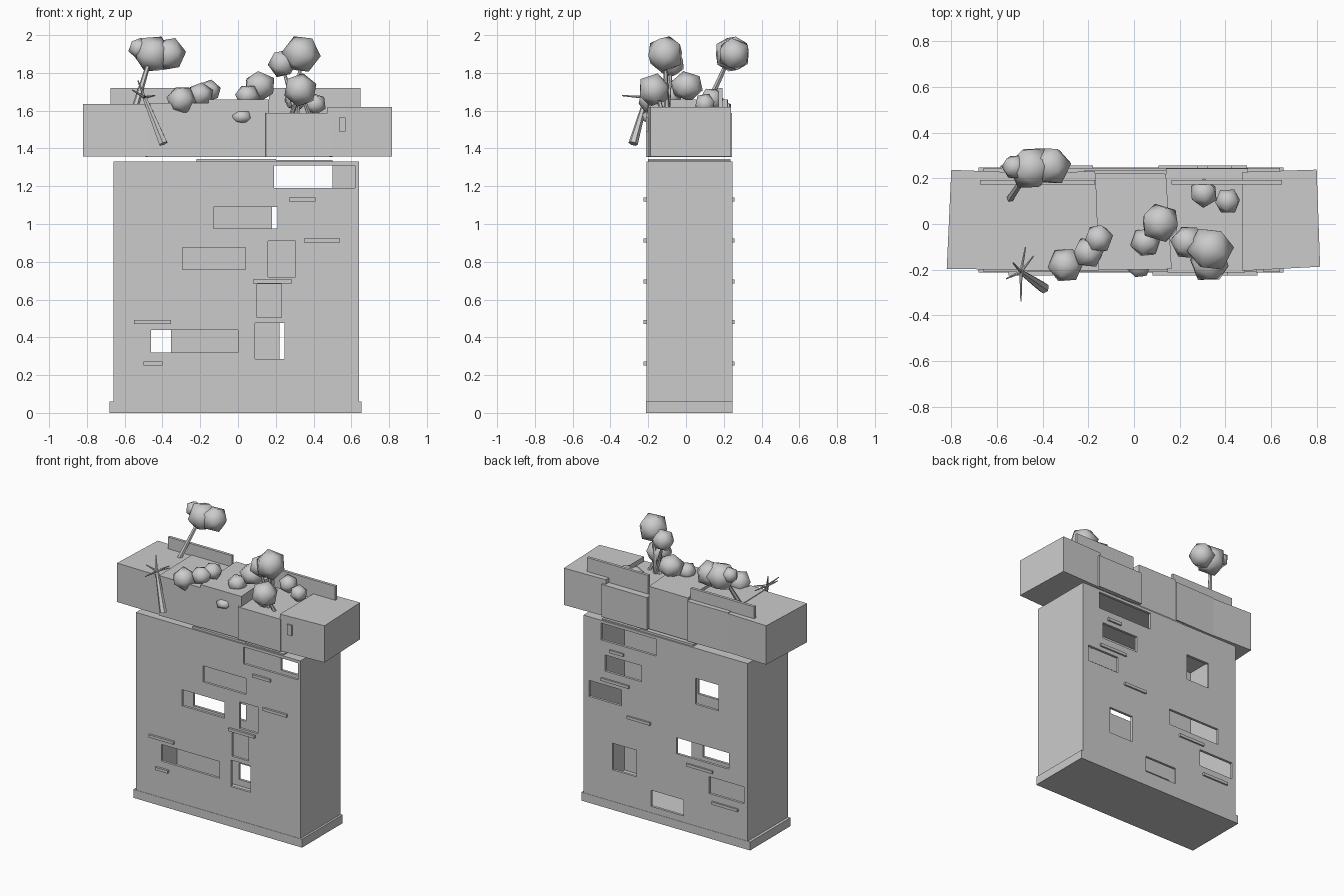
import bpy, bmesh, math, random
from mathutils import Vector, Euler

random.seed(4)
gray = bpy.data.materials.new("plain gray")
gray.diffuse_color = (0.6, 0.6, 0.6, 1)


def finish(name, bm, smooth=False):
    bmesh.ops.recalc_face_normals(bm, faces=bm.faces)
    for f in bm.faces:
        f.smooth = smooth
    me = bpy.data.meshes.new(name)
    bm.to_mesh(me)
    bm.free()
    me.materials.append(gray)
    ob = bpy.data.objects.new(name, me)
    bpy.context.collection.objects.link(ob)
    return ob


def add_prism(bm, corners, z0, z1):
    lo = [bm.verts.new((x, y, z0)) for x, y in corners]
    hi = [bm.verts.new((x, y, z1)) for x, y in corners]
    bm.faces.new(lo[::-1])
    bm.faces.new(hi)
    n = len(lo)
    for i in range(n):
        j = (i + 1) % n
        bm.faces.new((lo[i], lo[j], hi[j], hi[i]))


def prism(name, corners, z0, z1):
    bm = bmesh.new()
    add_prism(bm, corners, z0, z1)
    return finish(name, bm)


def rect(x0, x1, y0, y1):
    return [(x0, y0), (x1, y0), (x1, y1), (x0, y1)]


def boxes(name, items):
    bm = bmesh.new()
    for x0, x1, y0, y1, z0, z1 in items:
        add_prism(bm, rect(x0, x1, y0, y1), z0, z1)
    return finish(name, bm)


def rods(name, items):
    # tapered six-sided sticks between two points
    bm = bmesh.new()
    for a, b, r0, r1 in items:
        a, b = Vector(a), Vector(b)
        m = (b - a).to_track_quat('Z', 'Y').to_matrix().to_4x4()
        m.translation = (a + b) / 2
        bmesh.ops.create_cone(bm, cap_ends=True, segments=6, radius1=r0,
                              radius2=r1, depth=(b - a).length, matrix=m)
    return finish(name, bm)


def foliage(name, items):
    # clumps of randomly turned low-poly balls
    bm = bmesh.new()
    for x, y, z, r, squash in items:
        ball = bmesh.ops.create_icosphere(bm, subdivisions=1, radius=r * 1.04)
        turn = Euler([random.uniform(0, 6.28) for _ in range(3)]).to_matrix()
        for v in ball["verts"]:
            p = turn @ v.co
            v.co = Vector((x + p.x, y + p.y, z + p.z * squash))
    return finish(name, bm, True)


FRONT, BACK, WALL = -0.21, 0.245, 0.018

# hollow tower with windows cut in front and back
tower = boxes("tower_shell", [(-0.66, 0.64, FRONT, BACK, 0, 1.33)])
front_windows = [(0.19, 0.62, 1.19, 1.31), (-0.13, 0.21, 0.975, 1.09),
                 (-0.295, 0.04, 0.76, 0.875), (0.16, 0.305, 0.72, 0.91),
                 (0.1, 0.23, 0.505, 0.683), (0.09, 0.245, 0.285, 0.475),
                 (-0.46, 0.0, 0.32, 0.44)]
back_windows = [(0.065, 0.5, 1.19, 1.31), (0.18, 0.47, 0.975, 1.09),
                (0.34, 0.595, 0.76, 0.875), (-0.43, -0.245, 0.93, 1.115),
                (0.22, 0.41, 0.285, 0.475), (-0.51, -0.095, 0.535, 0.65),
                (-0.15, 0.105, 0.105, 0.22), (-0.63, -0.355, 0.32, 0.44)]
hollow = boxes("hollow_cutter", [(-0.66 + WALL, 0.64 - WALL, FRONT + WALL,
                                  BACK - WALL, 0.03, 1.315)])
openings = boxes("window_cutter",
                 [(a, b, FRONT - 0.1, FRONT + 0.1, c, d) for a, b, c, d in front_windows] +
                 [(a, b, BACK - 0.1, BACK + 0.1, c, d) for a, b, c, d in back_windows])
bpy.context.view_layer.objects.active = tower
for cutter in (hollow, openings):
    cutter.hide_render = True
    mod = tower.modifiers.new("cut", 'BOOLEAN')
    mod.operation = 'DIFFERENCE'
    mod.solver = 'EXACT'
    mod.object = cutter
    bpy.ops.object.modifier_apply(modifier=mod.name)
    bpy.data.objects.remove(cutter)

prism("plinth", rect(-0.68, 0.655, FRONT - 0.002, BACK + 0.002), 0, 0.06)
boxes("roof_plates", [(-0.22, 0.2, -0.2, 0.235, 1.325, 1.345),
                      (0.2, 0.5, -0.2, 0.235, 1.32, 1.339)])

# thin ledges on both walls
front_ledges = [(0.27, 0.41, 1.13), (0.35, 0.54, 0.913), (0.08, 0.285, 0.695),
                (-0.55, -0.355, 0.481), (-0.5, -0.4, 0.262)]
back_ledges = [(0.32, 0.43, 1.13), (0.275, 0.495, 0.913), (0.107, 0.29, 0.695),
               (-0.385, -0.18, 0.481), (-0.585, -0.38, 0.262)]
boxes("wall_ledges",
      [(a, b, FRONT - 0.015, FRONT + 0.01, z - 0.01, z + 0.01) for a, b, z in front_ledges] +
      [(a, b, BACK - 0.01, BACK + 0.012, z - 0.01, z + 0.01) for a, b, z in back_ledges])

# overhanging top made of five slightly skewed blocks
prism("top_block_far_left", [(-0.82, -0.197), (-0.48, -0.2), (-0.49, 0.225), (-0.8, 0.237)], 1.357, 1.635)
prism("top_block_left", [(-0.48, -0.206), (-0.155, -0.204), (-0.17, 0.23), (-0.49, 0.225)], 1.355, 1.64)
prism("top_block_middle", [(-0.155, -0.2), (0.165, -0.198), (0.14, 0.22), (-0.17, 0.222)], 1.355, 1.66)
prism("top_block_right", [(0.147, -0.212), (0.485, -0.212), (0.5, 0.243), (0.14, 0.243)], 1.355, 1.587)
prism("top_block_far_right", [(0.475, -0.205), (0.815, -0.187), (0.8, 0.238), (0.475, 0.228)], 1.357, 1.62)
boxes("parapets", [(-0.675, -0.17, 0.173, 0.193, 1.5, 1.72),
                   (0.165, 0.648, 0.173, 0.193, 1.5, 1.72)])
boxes("small_front_plate", [(0.535, 0.57, -0.212, -0.195, 1.49, 1.565)])

# leafy clumps: x, y, z, radius, squash
foliage("left_tree_leaves", [(-0.45, 0.245, 1.9, 0.1, 1), (-0.365, 0.255, 1.9, 0.088, 1),
                             (-0.525, 0.25, 1.93, 0.055, 1)])
foliage("left_bush", [(-0.3, -0.18, 1.657, 0.077, 1), (-0.2, -0.125, 1.685, 0.07, 0.9),
                      (-0.155, -0.065, 1.705, 0.065, 0.9)])
foliage("right_tree_leaves", [(0.335, -0.11, 1.9, 0.1, 1), (0.235, -0.08, 1.85, 0.075, 1),
                              (0.33, -0.17, 1.71, 0.088, 1)])
foliage("middle_bush", [(0.115, 0.005, 1.73, 0.087, 0.9), (0.05, -0.08, 1.68, 0.065, 0.9)])
foliage("right_bush", [(0.305, 0.135, 1.66, 0.062, 1), (0.41, 0.1, 1.635, 0.057, 1)])
foliage("front_bush", [(0.02, -0.18, 1.567, 0.058, 0.65)])

# trunks and twigs
rods("left_tree_trunk", [((-0.55, 0.1, 1.6), (-0.47, 0.22, 1.86), 0.018, 0.012)])
stem = (0.31, -0.1, 1.57)
rods("right_tree_trunks", [(stem, (0.33, -0.11, 1.85), 0.016, 0.01),
                           (stem, (0.24, -0.08, 1.82), 0.014, 0.008),
                           ((0.28, -0.1, 1.57), (0.32, -0.17, 1.68), 0.014, 0.008),
                           ((0.38, -0.12, 1.57), (0.34, -0.15, 1.68), 0.014, 0.008)])
fork = (-0.495, -0.21, 1.67)
tips = [(-0.475, -0.1, 1.67), (-0.495, -0.34, 1.68), (-0.53, -0.17, 1.76),
        (-0.56, -0.24, 1.71), (-0.44, -0.14, 1.68)]
rods("bare_tree", [((-0.395, -0.28, 1.425), fork, 0.025, 0.012)] +
     [(fork, t, 0.008, 0.003) for t in tips])
